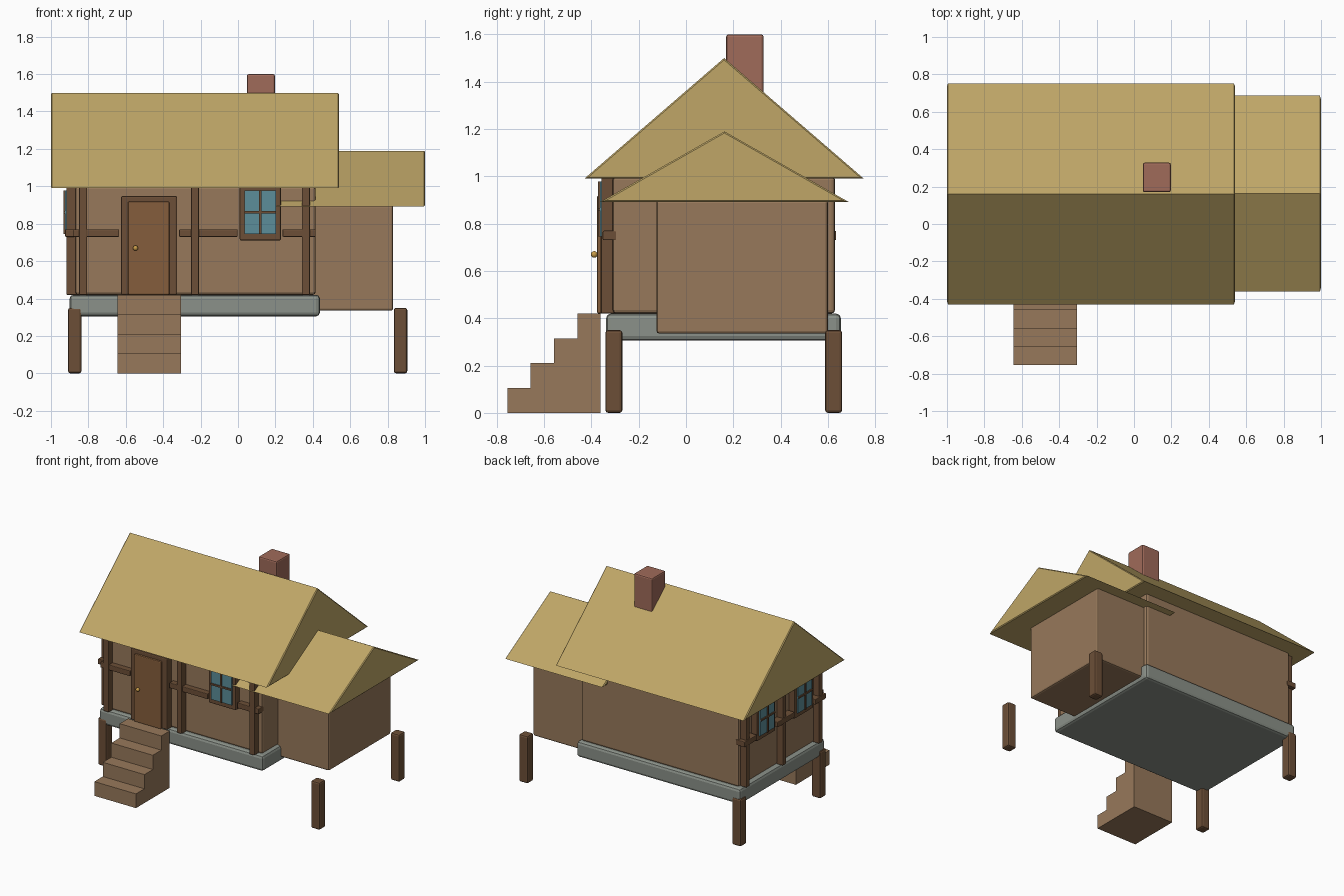
import bpy, bmesh

if "Cube" in bpy.data.objects:
    bpy.data.objects.remove(bpy.data.objects["Cube"])


def mat(name, rgb):
    m = bpy.data.materials.new(name)
    m.diffuse_color = [(c / 255) ** 2.2 for c in rgb] + [1]
    m.use_nodes = True
    m.node_tree.nodes["Principled BSDF"].inputs["Base Color"].default_value = m.diffuse_color
    return m


PLASTER = mat("plaster", (150, 120, 91))
TIMBER = mat("timber", (108, 80, 58))
DOOR = mat("door_wood", (132, 94, 62))
THATCH = mat("thatch", (190, 165, 103))
BRICK = mat("brick", (158, 106, 90))
STONE = mat("stone", (138, 144, 136))
GLASS = mat("glass", (92, 140, 152))
BRASS = mat("brass", (200, 155, 75))


def finish(name, bm, material):
    bmesh.ops.recalc_face_normals(bm, faces=bm.faces)
    me = bpy.data.meshes.new(name)
    bm.to_mesh(me)
    bm.free()
    me.materials.append(material)
    ob = bpy.data.objects.new(name, me)
    bpy.context.collection.objects.link(ob)
    return ob


def box(name, x, y, z, material, bevel=0.0):
    """Box from (min, max) ranges, with optional rounded edges."""
    bm = bmesh.new()
    bmesh.ops.create_cube(bm, size=1)
    for v in bm.verts:
        v.co = [r[0] + (c + 0.5) * (r[1] - r[0]) for c, r in zip(v.co, (x, y, z))]
    ob = finish(name, bm, material)
    if bevel:
        mod = ob.modifiers.new("bevel", 'BEVEL')
        mod.width, mod.segments = bevel, 2
    return ob


def wall_box(name, side, u, z, depth, material, bevel=0.005):
    """Box standing out from the front or left wall; u runs along the wall."""
    if side == "front":
        return box(name, u, (-0.31 - depth, -0.29), z, material, bevel)
    return box(name, (-0.87 - depth, -0.85), u, z, material, bevel)


def roof(name, x, y, z):
    """Solid gable prism, softened only along the gable ends."""
    bm = bmesh.new()
    prof = [(y[0], z[0]), (y[1], z[0]), ((y[0] + y[1]) / 2, z[1])]
    face = bm.faces.new([bm.verts.new((x[0], *p)) for p in prof])
    ext = bmesh.ops.extrude_face_region(bm, geom=[face])["geom"]
    for v in ext:
        if isinstance(v, bmesh.types.BMVert):
            v.co.x = x[1]
    bmesh.ops.recalc_face_normals(bm, faces=bm.faces)
    ends = [e for e in bm.edges if abs(e.verts[0].co.x - e.verts[1].co.x) < 1e-4]
    bmesh.ops.bevel(bm, geom=ends, offset=0.006, segments=1, affect='EDGES')
    finish(name, bm, THATCH)


def window(name, side, c):
    wall_box(name + "_frame", side, (c - 0.11, c + 0.11), (0.71, 1.01), 0.045, TIMBER, 0.008)
    wall_box(name + "_glass", side, (c - 0.083, c + 0.083), (0.745, 0.978), 0.054, GLASS, 0)
    wall_box(name + "_upright_bar", side, (c - 0.006, c + 0.006), (0.745, 0.978), 0.063, TIMBER, 0)
    wall_box(name + "_cross_bar", side, (c - 0.083, c + 0.083), (0.855, 0.867), 0.063, TIMBER, 0)


# Bodies, base and chimney
box("main_walls", (-0.87, 0.415), (-0.31, 0.63), (0.42, 1.0), PLASTER, 0.015)
box("wing_walls", (0.37, 0.83), (-0.125, 0.6), (0.335, 0.9), PLASTER, 0.012)
box("foundation", (-0.9, 0.438), (-0.338, 0.655), (0.305, 0.42), STONE, 0.02)
box("chimney", (0.047, 0.197), (0.17, 0.328), (1.15, 1.6), BRICK, 0.01)

# Roofs
roof("main_roof", (-1.0, 0.54), (-0.43, 0.752), (0.99, 1.5))
roof("wing_roof", (0.2, 1.0), (-0.362, 0.687), (0.892, 1.19))

# Stilts
for xn, x in (("left", -0.873), ("right", 0.869)):
    for yn, y in (("front", -0.305), ("back", 0.624)):
        box(f"{yn}_{xn}_stilt", (x - 0.036, x + 0.036), (y - 0.036, y + 0.036),
            (0, 0.35), TIMBER, 0.012)

# Steps
for i in range(4):
    y = -0.755 + 0.0985 * i
    box(f"step_{i + 1}", (-0.645, -0.305), (y, y + 0.0985), (0, 0.105 * (i + 1)), PLASTER)

# Timber uprights
for side, us in (("front", (-0.828, -0.23, 0.363)), ("left", (-0.265, 0.16, 0.585))):
    for i, u in enumerate(us):
        wall_box(f"{side}_upright_{i + 1}", side, (u - 0.021, u + 0.021), (0.42, 0.995), 0.048, TIMBER)

# Timber rails, broken by the door and windows
rails = (("front", ((-0.88, -0.635), (-0.315, -0.002), (0.238, 0.415))),
         ("left", ((-0.315, -0.19), (0.05, 0.25), (0.49, 0.635))))
for side, spans in rails:
    for i, u in enumerate(spans):
        wall_box(f"{side}_rail_{i + 1}", side, u, (0.73, 0.77),
                 0.042 if side == "front" else 0.055, TIMBER)

# Windows
window("front_window", "front", 0.119)
window("left_front_window", "left", -0.07)
window("left_back_window", "left", 0.37)

# Door
wall_box("door_frame", "front", (-0.625, -0.325), (0.42, 0.948), 0.052, TIMBER, 0.008)
wall_box("door", "front", (-0.588, -0.367), (0.42, 0.918), 0.066, DOOR, 0.006)
bm = bmesh.new()
bmesh.ops.create_uvsphere(bm, u_segments=12, v_segments=8, radius=0.014)
for f in bm.faces:
    f.smooth = True
knob = finish("door_knob", bm, BRASS)
knob.location = (-0.548, -0.388, 0.67)
